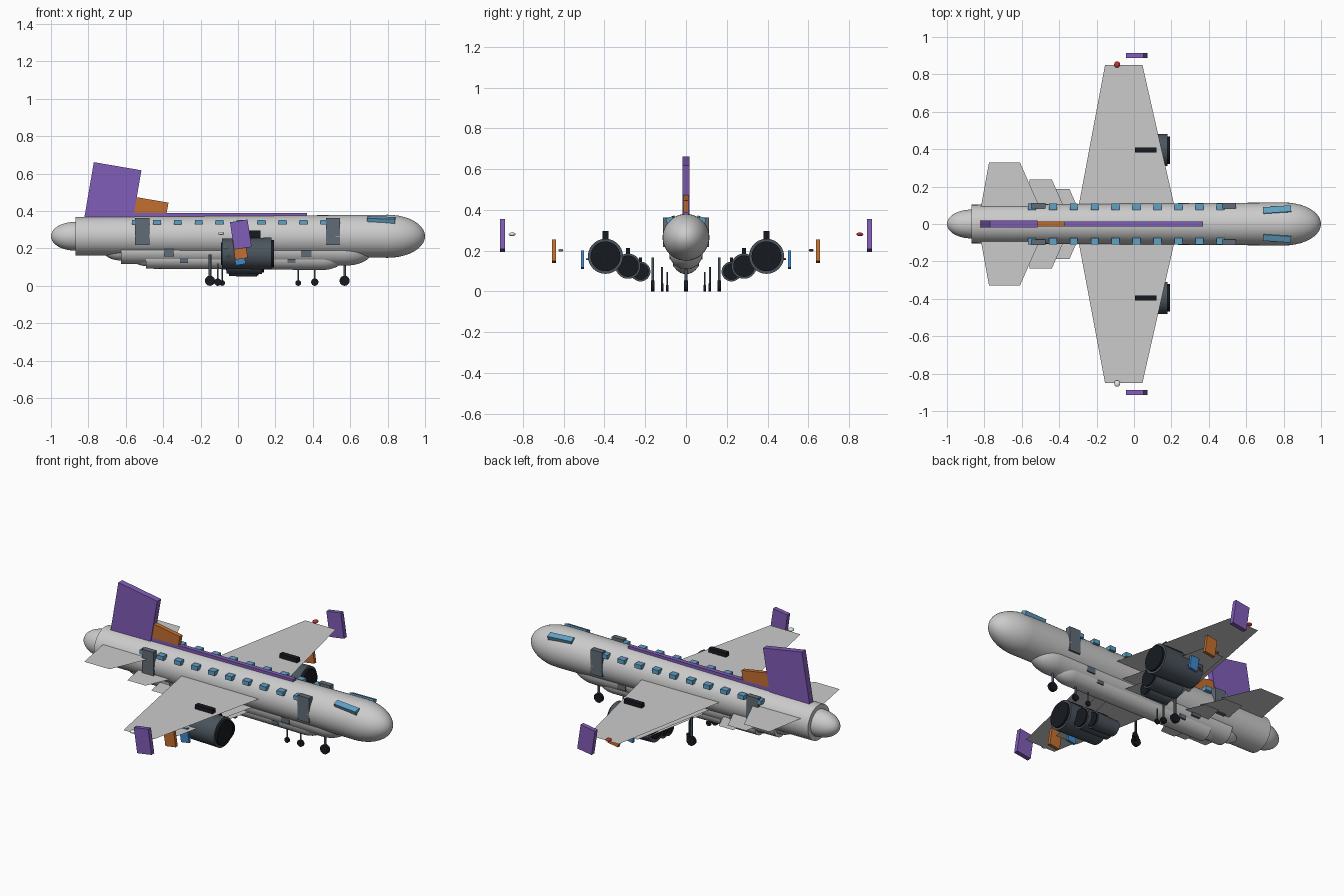
import bpy, math
from mathutils import Matrix, Vector

if "Cube" in bpy.data.objects:
    bpy.data.objects.remove(bpy.data.objects["Cube"])


def material(name, rgb):
    m = bpy.data.materials.new(name)
    m.diffuse_color = (*rgb, 1)
    m.use_nodes = True
    m.node_tree.nodes["Principled BSDF"].inputs["Base Color"].default_value = m.diffuse_color
    return m


GLASS = material("glass", (0.12, 0.36, 0.56))
DOOR = material("door_grey", (0.12, 0.15, 0.18))
ENGINE = material("engine_grey", (0.07, 0.09, 0.11))
BLACK = material("black", (0.008, 0.01, 0.014))
RED = material("red_light", (0.5, 0.03, 0.03))
WHITE = material("white_light", (0.75, 0.85, 0.8))
PURPLE = material("purple", (0.22, 0.11, 0.48))
ORANGE = material("orange", (0.55, 0.16, 0.03))
BLUE = material("blue", (0.05, 0.25, 0.6))


def finish(name, mat, smooth=False):
    ob = bpy.context.object
    ob.name = name
    if mat:
        ob.data.materials.append(mat)
    if smooth:
        bpy.ops.object.shade_smooth_by_angle(angle=math.radians(35))
    return ob


def box(name, s, loc, size, mat, rot=(0, 0, 0)):
    bpy.ops.mesh.primitive_cube_add(size=1, location=Vector(loc) * s, rotation=rot)
    bpy.context.object.scale = Vector(size) * s
    return finish(name, mat)


def ellipsoid(name, s, loc, radii, mat=None):
    # poles lie along x
    bpy.ops.mesh.primitive_uv_sphere_add(segments=40, ring_count=20, radius=1)
    ob = bpy.context.object
    ob.data.transform(Matrix.Rotation(math.pi / 2, 4, 'Y'))
    ob.location = Vector(loc) * s
    ob.scale = Vector(radii) * s
    return finish(name, mat, True)


def cone(name, s, start, end, r1, r2, mat=None, n=40):
    a, b = Vector(start) * s, Vector(end) * s
    bpy.ops.mesh.primitive_cone_add(vertices=n, radius1=r1 * s, radius2=r2 * s,
                                    depth=(b - a).length, location=(a + b) / 2,
                                    rotation=(b - a).to_track_quat('Z', 'Y').to_euler())
    return finish(name, mat, True)


def sheet(name, s, z, root, tip, half):
    # flat tapered sheet spanning both sides
    pts = [(root[0], 0), (tip[0], -half), (tip[1], -half),
           (root[1], 0), (tip[1], half), (tip[0], half)]
    me = bpy.data.meshes.new(name)
    me.from_pydata([(x * s, y * s, z * s) for x, y in pts], [], [(0, 1, 2, 3), (0, 3, 4, 5)])
    bpy.context.collection.objects.link(bpy.data.objects.new(name, me))


def gear(name, s, x, y, top):
    cone(name + "_strut", s, (x, y, 0.03), (x, y, top), 0.007, 0.007, ENGINE, 16)
    cone(name + "_wheel", s, (x, y - 0.009, 0.027), (x, y + 0.009, 0.027),
         0.027, 0.027, BLACK, 28)


def aircraft(s, tag, accent):
    n = lambda part: tag + "_" + part
    # fuselage
    cone(n("fuselage"), s, (-0.87, 0, 0.265), (0.8, 0, 0.265), 0.103, 0.115)
    ellipsoid(n("nose"), s, (0.8, 0, 0.265), (0.2, 0.115, 0.115))
    ellipsoid(n("tail_cone"), s, (-0.87, 0, 0.265), (0.13, 0.077, 0.077))
    # flying surfaces
    sheet(n("wing"), s, 0.27, (-0.314, 0.238), (-0.155, 0.045), 0.85)
    sheet(n("tailplane"), s, 0.31, (-0.835, -0.465), (-0.775, -0.61), 0.33)
    box(n("fin"), s, (-0.674, 0, 0.462), (0.258, 0.036, 0.36), accent, (0, 0.17, 0))
    box(n("roof_stripe"), s, (-0.115, 0, 0.376), (0.97, 0.026, 0.028), accent)
    # nose gear
    gear(n("nose_gear"), s, 0.57, 0, 0.2)
    for side, k in (("right", -1), ("left", 1)):
        p = lambda part: n(side + "_" + part)
        # cabin windows and doors
        for i in range(-1, 9):
            box(p("window"), s, (-0.434 + 0.112 * i, k * 0.092, 0.34),
                (0.042, 0.036, 0.025), GLASS)
        for x in (-0.512, 0.507):
            box(p("door"), s, (x, k * 0.098, 0.29), (0.075, 0.03, 0.145), DOOR)
        box(p("cockpit_window"), s, (0.765, k * 0.074, 0.352), (0.15, 0.035, 0.026),
            GLASS, (k * -0.35, 0.03, k * 0.07))
        # winglet and tip light
        box(p("winglet"), s, (0.015, k * 0.9, 0.274), (0.095, 0.026, 0.148),
            accent, (0, -0.15, 0))
        ellipsoid(p("tip_light"), s, (-0.09, k * 0.853, 0.28), (0.016, 0.017, 0.009),
                  RED if k > 0 else WHITE)
        # engine
        y, z = k * 0.395, 0.172
        cone(p("engine"), s, (-0.085, y, z), (0.18, y, z), 0.08, 0.086, ENGINE)
        cone(p("intake"), s, (0.16, y, z), (0.192, y, z), 0.073, 0.073, BLACK)
        cone(p("exhaust"), s, (-0.09, y, z), (-0.06, y, z), 0.06, 0.06, BLACK)
        box(p("pylon"), s, (0.0625, y, 0.265), (0.115, 0.028, 0.06), BLACK)
        # main gear
        gear(p("main_gear"), s, -0.15, k * 0.163, 0.167)


# three nested sizes sharing one origin
aircraft(1.0, "large", PURPLE)
aircraft(0.72, "medium", ORANGE)
aircraft(0.565, "small", BLUE)
